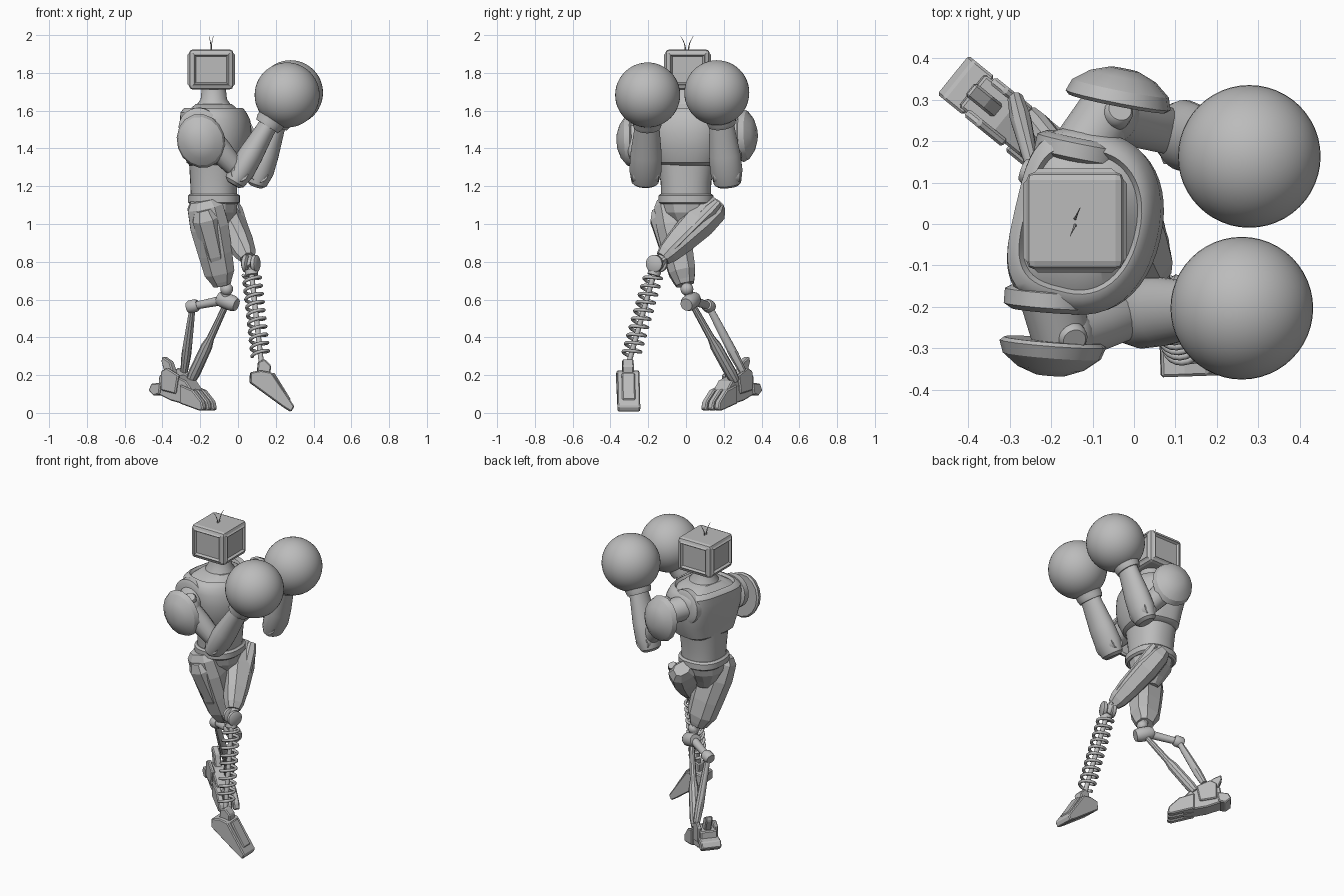
import bpy, bmesh, math
from mathutils import Vector, Matrix

cube = bpy.data.objects.get("Cube")
if cube:
    bpy.data.objects.remove(cube, do_unlink=True)

grey = bpy.data.materials.new("plain grey")
grey.use_nodes = True
GREY = (0.5, 0.5, 0.5, 1)
grey.diffuse_color = GREY
grey.node_tree.nodes["Principled BSDF"].inputs["Base Color"].default_value = GREY


def finish(bm, name, smooth=None, bevel=0):
    """Turn a bmesh into a grey object, optionally bevelled and smooth."""
    bmesh.ops.recalc_face_normals(bm, faces=bm.faces)
    mesh = bpy.data.meshes.new(name)
    bm.to_mesh(mesh)
    bm.free()
    mesh.materials.append(grey)
    ob = bpy.data.objects.new(name, mesh)
    bpy.context.collection.objects.link(ob)
    if bevel:
        mod = ob.modifiers.new("bevel", "BEVEL")
        mod.width, mod.segments = bevel, 1
    if smooth:
        bpy.ops.object.select_all(action="DESELECT")
        ob.select_set(True)
        bpy.context.view_layer.objects.active = ob
        bpy.ops.object.shade_smooth_by_angle(angle=math.radians(smooth))
    return ob


def frame(p0, p1, side=(0, 1, 0)):
    """Matrix at p0 with z towards p1 and y close to the side direction."""
    z = (Vector(p1) - Vector(p0)).normalized()
    x = Vector(side).cross(z).normalized()
    y = z.cross(x)
    return Matrix.Translation(p0) @ Matrix((x, y, z)).transposed().to_4x4()


def loft(name, mat, sections, sides=32, power=2, back=None, smooth=35, turn=0):
    """Skin sections (height, x radius, y radius, x shift) with squared ellipses."""
    bm, rings = bmesh.new(), []
    for h, rx, ry, *shift in sections:
        ring = []
        for i in range(sides):
            a = math.tau * i / sides + turn
            c, s = math.cos(a), math.sin(a)
            e = 2 / (back if back and c < 0 else power)
            x = math.copysign(abs(c) ** e, c) * rx + (shift[0] if shift else 0)
            y = math.copysign(abs(s) ** e, s) * ry
            ring.append(bm.verts.new(mat @ Vector((x, y, h))))
        rings.append(ring)
    for lo, hi in zip(rings, rings[1:]):
        for i in range(sides):
            j = (i + 1) % sides
            bm.faces.new((lo[i], lo[j], hi[j], hi[i]))
    bm.faces.new(rings[0][::-1])
    bm.faces.new(rings[-1])
    return finish(bm, name, smooth)


def limb(name, p0, p1, profile, side=(0, 1, 0), **kw):
    """Loft from p0 to p1; profile heights are fractions of the length."""
    length = (Vector(p1) - Vector(p0)).length
    return loft(name, frame(p0, p1, side), [(t * length, *r) for t, *r in profile], **kw)


def rod(name, p0, p1, r0, r1=None, sides=16):
    return limb(name, p0, p1, [(0, r0, r0), (1, r1 or r0, r1 or r0)],
                side=(0.6, 0.8, 0.1), sides=sides)


def disc(name, centre, axis, radius, half):
    """Short bevelled cylinder used for joints."""
    c, a = Vector(centre), Vector(axis).normalized() * half
    k = radius * 0.8
    return limb(name, c - a, c + a, [(0, k, k), (.2, radius, radius), (.8, radius, radius), (1, k, k)],
                side=(0.1, 0.2, 1), sides=24)


def ball(name, centre, radius, seg=48):
    bm = bmesh.new()
    bmesh.ops.create_uvsphere(bm, u_segments=seg, v_segments=seg // 2, radius=radius,
                              matrix=Matrix.Translation(centre))
    return finish(bm, name, 60)


def box(name, mat, size, bevel=0.008):
    bm = bmesh.new()
    bmesh.ops.create_cube(bm, size=1, matrix=mat @ Matrix.Diagonal((*size, 1)))
    return finish(bm, name, bevel=bevel)


def plate(name, mat, outline, width, bevel=0.006):
    """Outline in local x and z, thickened along local y."""
    bm = bmesh.new()
    a = [bm.verts.new(mat @ Vector((x, -width / 2, z))) for x, z in outline]
    b = [bm.verts.new(mat @ Vector((x, width / 2, z))) for x, z in outline]
    bm.faces.new(a)
    bm.faces.new(b[::-1])
    for i in range(len(a)):
        j = (i + 1) % len(a)
        bm.faces.new((a[i], a[j], b[j], b[i]))
    return finish(bm, name, bevel=bevel)


def tube(name, points, radius, tip=1.0):
    cu = bpy.data.curves.new(name, "CURVE")
    cu.dimensions, cu.bevel_depth, cu.bevel_resolution = "3D", radius, 2
    cu.use_fill_caps = True
    sp = cu.splines.new("POLY")
    sp.points.add(len(points) - 1)
    for i, (pt, p) in enumerate(zip(sp.points, points)):
        pt.co = (*p, 1)
        pt.radius = 1 + (tip - 1) * i / (len(points) - 1)
    cu.materials.append(grey)
    ob = bpy.data.objects.new(name, cu)
    bpy.context.collection.objects.link(ob)


# Head: bevelled box with a sunken panel on each side and thin antennae
bm = bmesh.new()
bmesh.ops.create_cube(bm, size=1, matrix=Matrix.Translation((-0.142, 0.008, 1.818)) @ Matrix.Diagonal((0.235, 0.235, 0.212, 1)))
bmesh.ops.bevel(bm, geom=bm.edges[:], offset=0.02, segments=2, affect="EDGES", profile=0.5)
bm.normal_update()
panels = [f for f in bm.faces if f.calc_area() > 0.02 and abs(f.normal.z) < 0.5]
bmesh.ops.inset_individual(bm, faces=panels, thickness=0.012, depth=0.008)
bmesh.ops.inset_individual(bm, faces=panels, thickness=0.012, depth=-0.014)
finish(bm, "head")
for s in (-1, 1):
    tube("antenna", [(-0.142 + s * 0.012 * t * t, 0.005 + s * (0.008 + 0.026 * t * t), 1.92 + 0.075 * t)
                     for t in (0, .25, .5, .75, 1)], 0.004, 0.2)

# Torso, turned slightly towards its right
body = Matrix.Translation((-0.125, 0.005, 0)) @ Matrix.Rotation(math.radians(-13), 4, "Z")
waist = Matrix.Translation((-0.128, 0, 0))
loft("neck", waist, [(1.58, .095, .1), (1.64, .085, .085), (1.66, .07, .07), (1.73, .062, .065)])
loft("chest", body, [(1.31, .125, .15, .005), (1.325, .145, .175, .01), (1.40, .165, .205, .02),
                     (1.48, .178, .218, .015), (1.55, .175, .222, .01), (1.59, .165, .21, 0),
                     (1.61, .15, .19, 0), (1.615, .14, .175, 0), (1.60, .13, .165, 0), (1.635, .09, .11, 0)],
     sides=48, power=2.2, back=3.4)
loft("abdomen", waist, [(1.14, .122, .132), (1.22, .125, .134), (1.34, .132, .155)], power=2.3)
loft("hip_ring", waist, [(1.105, .125, .135), (1.115, .138, .146), (1.15, .138, .146), (1.16, .125, .135)], power=2.4)
loft("pelvis", waist, [(0.95, .045, .04), (1.0, .085, .07), (1.06, .12, .12), (1.11, .125, .135)], sides=12, smooth=None)

# Arms: shoulder, pad, upper arm, elbow, forearm and boxing glove
ARMS = [
    ("right", (-.21, -.2, 1.51), (-.17, -.27, 1.47), (.01, -.215, 1.27), (.175, -.205, 1.55),
     (.26, -.203, 1.683), (-.195, -.28, 1.44), (-.08, -1, -.05)),
    ("left", (-.13, .2, 1.53), (-.06, .265, 1.5), (.115, .215, 1.265), (.215, .185, 1.56),
     (.278, .163, 1.695), (-.04, .29, 1.47), (.2, 1, .05)),
]
for who, root, shoulder, elbow, wrist, glove, pad, out in ARMS:
    out = Vector(out).normalized()
    disc(who + "_armhole_rim", Vector(root) - out * 0.02, out, 0.105, 0.03)
    rod(who + "_shoulder_axle", Vector(root) - out * 0.05, Vector(shoulder) + out * 0.02, .078, .07, 24)
    ball(who + "_shoulder_ball", shoulder, 0.075, 24)
    disc(who + "_shoulder_cap", Vector(shoulder) + Vector((0.02, 0, 0.06)), (0.3, out.y * .5, 1), 0.035, 0.025)
    limb(who + "_shoulder_pad", pad, Vector(pad) + out * 0.085,
         [(0, .118, .135), (.1, .128, .145), (.45, .118, .13), (.8, .08, .09), (1, .035, .04)],
         side=(-.3, 0, 1), sides=16, smooth=25)
    limb(who + "_upper_arm", shoulder, elbow, [(0, .07, .065), (.4, .066, .062), (.9, .05, .055), (1.05, .04, .045)], sides=16)
    disc(who + "_elbow", elbow, (0, 1, 0), 0.055, 0.07)
    limb(who + "_forearm", elbow, wrist,
         [(-.22, .035, .055), (-.17, .055, .072), (.05, .07, .086), (.35, .066, .083), (.8, .052, .068), (1, .05, .065)], smooth=30)
    limb(who + "_glove_cuff", wrist, glove, [(-.25, .068, .073), (-.1, .076, .078), (.15, .078, .08), (.5, .11, .11)])
    ball(who + "_glove", glove, 0.172)

# Right leg: faceted thigh, knee joints, double strut shin
facet = dict(sides=8, power=2.6, smooth=None, turn=math.pi / 8)
hip_r, knee_r = (-.18, -.105, 1.12), (-.085, -.005, .68)
limb("right_thigh", hip_r, knee_r, [(-.02, .075, .05), (.06, .1, .075), (.3, .108, .088), (.62, .095, .085),
                                  (.85, .085, .075), (.95, .06, .06), (1, .05, .05)], **facet)
limb("right_thigh_plate", (-.185, -.135, 1.08), (-.105, -.035, .76),
     [(0, .05, .05), (.15, .075, .075), (.75, .06, .07), (1, .04, .05)], **facet)
ball("right_knee_ball", (-.06, .005, .655), 0.034, 20)
rod("right_knee_post", (-.075, 0, .7), (-.06, .02, .6), .024)
disc("right_knee_joint", (-.055, .025, .59), (.8, -.4, -.3), .042, .055)
rod("rear_crank", (-.06, .025, .6), (-.24, .12, .565), .026, .02)
disc("rear_crank_joint", (-.24, .12, .565), (.8, -.3, .2), .034, .03)
limb("rear_strut", (-.24, .12, .565), (-.285, .3, .22), [(0, .015, .018), (.3, .02, .022), (.75, .026, .026), (1, .02, .02)], sides=10)
limb("front_strut", (-.06, .03, .58), (-.25, .26, .17), [(0, .016, .016), (.45, .02, .02), (.55, .03, .03), (.9, .032, .032), (1, .025, .025)], sides=10)

# Right foot, pushing off from its toes
foot = Matrix.Translation((-.295, .245, 0)) @ Matrix.Rotation(math.radians(-39), 4, "Z")
plate("right_foot", foot, [(-.13, .1), (-.04, .065), (.1, .035), (.13, .09), (.06, .17), (-.02, .2), (-.12, .2)], .1)
plate("right_heel", foot, [(-.185, .12), (-.15, .09), (-.11, .1), (-.1, .16), (-.165, .155)], .12)
plate("ankle_spur", foot, [(-.09, .17), (-.03, .17), (-.07, .27), (-.125, .3), (-.13, .27)], .04)
for s in (-1, 0, 1):
    plate("right_toe", foot @ Matrix.Translation((0, s * .045, 0)),
          [(.03, .05), (.17, .01), (.19, .02), (.18, .06), (.12, .12), (.03, .15)], .036)
for s in (-1, 1):
    plate("ankle_guard", foot @ Matrix.Translation((0, s * .05, 0)), [(-.1, .12), (.0, .1), (.02, .2), (-.06, .24), (-.1, .22)], .022)

# Left leg: crossing thigh, knee and spring shin
hip_l, knee_l = (-.075, .14, 1.08), (.045, -.11, .83)
limb("left_thigh", hip_l, knee_l, [(-.12, .05, .04), (0, .085, .065), (.3, .09, .075), (.7, .072, .068), (.95, .055, .055), (1.05, .04, .04)],
     side=(0, .6, 1), **facet)
for s in (-1, 1):
    limb("left_thigh_rail", Vector(hip_l) + Vector((.055, s * .03, s * .035)), Vector(knee_l) + Vector((.025, s * .02, s * .022)),
         [(.0, .025, .02), (.15, .035, .028), (.85, .03, .025), (1, .02, .015)], side=(0, .6, 1), **facet)
    disc("left_knee_disc", (.068 + s * .024, -.155 - s * .012, .79), (1, -.4, 0), .046, .015)
rod("left_knee_link", (.045, -.11, .83), (.07, -.16, .77), .03)
top, bottom = Vector((.068, -.16, .77)), Vector((.125, -.307, .25))
rod("spring_core", top, bottom, .014)
axis = frame(top, bottom)
span, turns, steps = (bottom - top).length, 10, 20
tube("spring", [axis @ Vector((.045 * math.cos(math.tau * i / steps), .045 * math.sin(math.tau * i / steps),
                               span * (.07 + .83 * i / (turns * steps)))) for i in range(turns * steps + 1)], .009)
rod("spring_seat", top.lerp(bottom, .03), top.lerp(bottom, .08), .034)

# Left foot: sloping wedge with a raised panel on top
sole = Matrix.Translation((0, -.312, 0)) @ Matrix.Rotation(math.radians(2), 4, "Z")
plate("left_foot", sole, [(.062, .16), (.24, .03), (.28, .005), (.297, .035), (.175, .215), (.12, .225), (.065, .215)], .12)
plate("left_foot_panel", sole, [(.16, .19), (.25, .06), (.28, .07), (.19, .215)], .07)
plate("left_ankle", sole, [(.1, .2), (.17, .2), (.175, .25), (.14, .285), (.105, .27)], .06)
